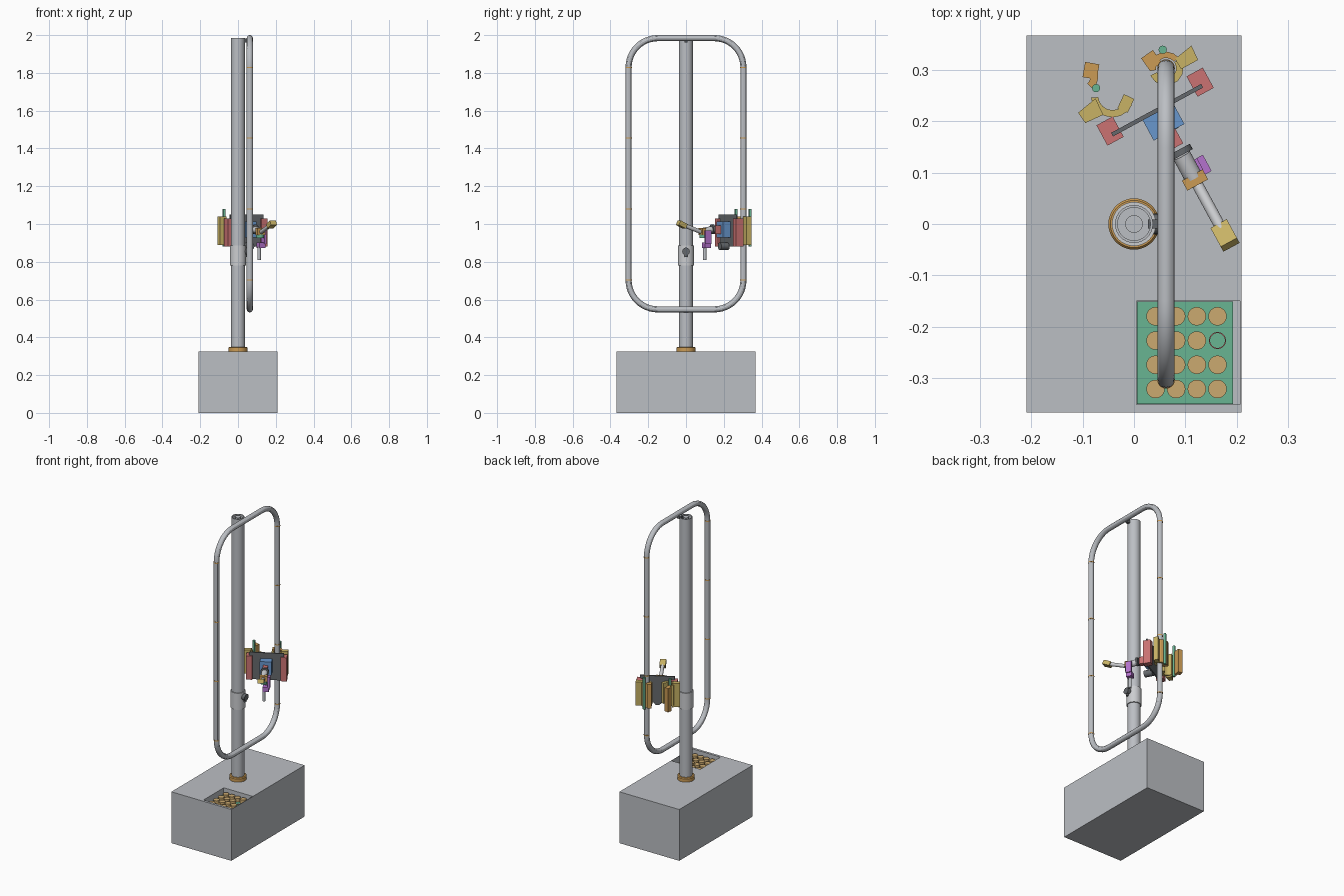
import bpy, bmesh
from math import sin, cos, pi, radians
from mathutils import Matrix, Vector

if "Cube" in bpy.data.objects:
    bpy.data.objects.remove(bpy.data.objects["Cube"])


def material(name, r, g, b):
    m = bpy.data.materials.new(name)
    m.use_nodes = True
    m.diffuse_color = (r, g, b, 1)
    m.node_tree.nodes["Principled BSDF"].inputs["Base Color"].default_value = (r, g, b, 1)
    return m


grey = material("grey", .50, .52, .55)
light = material("light grey", .60, .61, .63)
dark = material("dark grey", .13, .14, .15)
gold = material("gold", .58, .45, .13)
orange = material("orange", .60, .33, .09)
green = material("green", .14, .46, .29)
red = material("red", .60, .17, .17)
blue = material("blue", .14, .31, .61)
purple = material("purple", .46, .17, .61)
tan = material("tan", .60, .40, .16)


def finish(name, bm, mat, smooth=False):
    bmesh.ops.recalc_face_normals(bm, faces=bm.faces)
    me = bpy.data.meshes.new(name)
    bm.to_mesh(me)
    bm.free()
    me.materials.append(mat)
    ob = bpy.data.objects.new(name, me)
    bpy.context.collection.objects.link(ob)
    if smooth:
        select(ob)
        bpy.ops.object.shade_smooth_by_angle()
    return ob


def select(ob):
    bpy.ops.object.select_all(action='DESELECT')
    ob.select_set(True)
    bpy.context.view_layer.objects.active = ob


def box(name, centre, size, mat, turn=0, pitch=0):
    bm = bmesh.new()
    bmesh.ops.create_cube(bm, size=1)
    m = (Matrix.Translation(centre) @ Matrix.Rotation(turn, 4, 'Z')
         @ Matrix.Rotation(pitch, 4, 'X') @ Matrix.Diagonal((*size, 1)))
    bm.transform(m)
    return finish(name, bm, mat)


def rod(name, a, b, r, mat, sides=24):
    a, b = Vector(a), Vector(b)
    bm = bmesh.new()
    bmesh.ops.create_cone(bm, cap_ends=True, segments=sides, radius1=r, radius2=r,
                          depth=(b - a).length)
    q = (b - a).to_track_quat('Z', 'Y').to_matrix().to_4x4()
    bm.transform(Matrix.Translation((a + b) / 2) @ q)
    return finish(name, bm, mat, True)


def lathe(name, profile, mat, at=(0, 0)):
    bm = bmesh.new()
    vs = [bm.verts.new((r, 0, z)) for r, z in profile]
    es = [bm.edges.new(p) for p in zip(vs, vs[1:])]
    bmesh.ops.spin(bm, geom=vs + es, cent=(0, 0, 0), axis=(0, 0, 1),
                   angle=2 * pi, steps=40)
    bmesh.ops.remove_doubles(bm, verts=bm.verts, dist=1e-5)
    bm.transform(Matrix.Translation((*at, 0)))
    return finish(name, bm, mat, True)


def prism(name, pts, z0, z1, mat):
    bm = bmesh.new()
    f = bm.faces.new([bm.verts.new((x, y, z0)) for x, y in pts])
    up = bmesh.ops.extrude_face_region(bm, geom=[f])["geom"]
    bmesh.ops.translate(bm, verts=[v for v in up if isinstance(v, bmesh.types.BMVert)],
                        vec=(0, 0, z1 - z0))
    return finish(name, bm, mat)


def jaw(name, c, r0, r1, a0, a1, z0, z1, mat):
    # curved claw with a constant cross-section
    n = 7
    ang = [radians(a0 + (a1 - a0) * i / n) for i in range(n + 1)]
    pts = [(c[0] + r1 * cos(a), c[1] + r1 * sin(a)) for a in ang]
    pts += [(c[0] + r0 * cos(a), c[1] + r0 * sin(a)) for a in reversed(ang)]
    prism(name, pts, z0, z1, mat)


# Base with sunken tray well
base = box("base", (0, 0, .1625), (.42, .735, .325), grey)
cutter = box("well_cutter", (.106, -.251, .315), (.202, .202, .10), grey)
cutter.hide_render = True
mod = base.modifiers.new("well", 'BOOLEAN')
mod.operation = 'DIFFERENCE'
mod.object = cutter
mod.solver = 'EXACT'
select(base)
bpy.ops.object.modifier_apply(modifier="well")
bpy.data.objects.remove(cutter)

# Tray with a grid of pods, one place left empty
box("tray", (.0995, -.251, .275), (.187, .2, .02), green)
for i in range(4):
    for j in range(4):
        x, y = .042 + .0403 * i, -.18 - .0473 * j
        if (i, j) == (3, 1):
            lathe("empty_place_ring", [(.0165, .285), (.0165, .288), (.0145, .288),
                                       (.0145, .285)], red, (x, y))
        else:
            rod("tray_pod", (x, y, .283), (x, y, .308), .018, tan)

# Mast, collar and sleeve
lathe("mast_collar", [(.036, .325), (.05, .325), (.05, .345), (.046, .35), (.036, .35)], orange)
lathe("mast", [(0, .325), (.037, .325), (.037, 1.985), (.032, 1.985), (.032, 1.95),
               (.017, 1.95), (.017, 1.985), (0, 1.985)], grey)
lathe("mast_sleeve", [(.036, .78), (.043, .78), (.043, .885), (.036, .885)], light)
rod("sleeve_knob", (.035, 0, .855), (.06, 0, .855), .02, dark)
rod("sleeve_knob_pin", (.05, 0, .855), (.05, 0, .825), .008, dark)
box("top_clip", (.042, 0, 1.972), (.03, .018, .02), dark)

# Hoop: rounded loop of pipe beside the mast
HX, HY, LOW, HIGH, R, PIPE = .0625, .304, .548, 1.984, .155, .0162
path = []
for cy, cz, start in ((HY - R, HIGH - R, 0), (R - HY, HIGH - R, 90),
                      (R - HY, LOW + R, 180), (HY - R, LOW + R, 270)):
    for k in range(13):
        a = radians(start + 7.5 * k)
        path.append((HX, cy + R * cos(a), cz + R * sin(a)))
cu = bpy.data.curves.new("hoop", 'CURVE')
cu.dimensions = '3D'
cu.bevel_depth = PIPE
cu.bevel_resolution = 4
sp = cu.splines.new('POLY')
sp.points.add(len(path) - 1)
for p, co in zip(sp.points, path):
    p.co = (*co, 1)
sp.use_cyclic_u = True
cu.materials.append(grey)
hoop = bpy.data.objects.new("hoop", cu)
bpy.context.collection.objects.link(hoop)
select(hoop)
bpy.ops.object.convert(target='MESH')
bpy.ops.object.shade_smooth_by_angle()
for s in (-1, 1):
    for z in (.703, 1.08, 1.455, 1.829):
        rod("hoop_joint", (HX, s * HY, z - .003), (HX, s * HY, z + .003), PIPE + .001, orange)

# Carriage, laid out along a turned axis
TURN = radians(28.5)
U, V = Vector((cos(TURN), sin(TURN), 0)), Vector((-sin(TURN), cos(TURN), 0))
O = Vector((.045, .222, 0))


def at(u, v, z):
    return O + U * u + V * v + Vector((0, 0, z))


box("carriage_plate", at(0, 0, .965), (.2, .008, .17), dark, TURN)
box("arm_mount", at(0, -.026, .972), (.068, .046, .085), blue, TURN)
rod("carriage_motor", at(0, -.05, .882), at(0, .0, .882), .02, dark)
for side, u in (("right", -.1), ("left", .1)):
    box(side + "_gripper_body", at(u, .008, .955), (.036, .045, .15), red, TURN)

# Open gripper
prism("right_jaw_block", [(-.109, .217), (-.075, .245), (-.06, .213), (-.095, .197)], .89, 1.04, gold)
jaw("right_jaw", (-.042, .25), .028, .042, 185, 335, .90, 1.03, gold)
box("right_jaw_tip", (-.016, .235, .965), (.022, .03, .13), gold, radians(-25))
rod("right_hinge_pin", (-.074, .265, .88), (-.074, .265, 1.08), .008, green, 12)
jaw("right_finger", (-.105, .288), .02, .035, -45, 40, .89, 1.04, orange)
box("right_finger_tip", (-.084, .299, .965), (.028, .03, .15), orange, radians(-10))

# Gripper closed on the hoop
prism("left_jaw_block", [(.08, .322), (.112, .348), (.125, .32), (.092, .302)], .89, 1.04, gold)
jaw("left_jaw", (HX, HY), .02, .034, 205, 395, .90, 1.03, gold)
jaw("left_finger", (HX, HY), .02, .032, 40, 190, .89, 1.04, orange)
box("left_finger_tip", (.034, .319, .965), (.028, .03, .15), orange, radians(35))
rod("left_hinge_pin", (.056, .34, .88), (.056, .34, 1.08), .008, green, 12)

# Arm reaching back past the mast
box("arm_shoulder", at(0, -.064, .97), (.028, .034, .045), red, TURN)
rod("arm_flange", at(0, -.088, .972), at(0, -.1, .972), .025, dark)
rod("arm_barrel", at(0, -.1, .97), at(0, -.15, .962), .018, light)
box("arm_elbow", at(0, -.155, .96), (.046, .022, .035), orange, TURN)
rod("elbow_gear", at(0, -.15, .925), at(0, -.15, .945), .02, green)
box("elbow_motor", at(.012, -.137, .887), (.035, .035, .03), purple, TURN)
box("elbow_motor_side", at(.03, -.137, .93), (.014, .036, .07), purple, TURN)
rod("elbow_nozzle", at(0, -.14, .81), at(0, -.14, .88), .009, grey)
rod("forearm", at(0, -.16, .957), at(0, -.27, .995), .011, light)
box("arm_hand", at(0, -.278, .997), (.036, .046, .026), gold, TURN, radians(-25))
